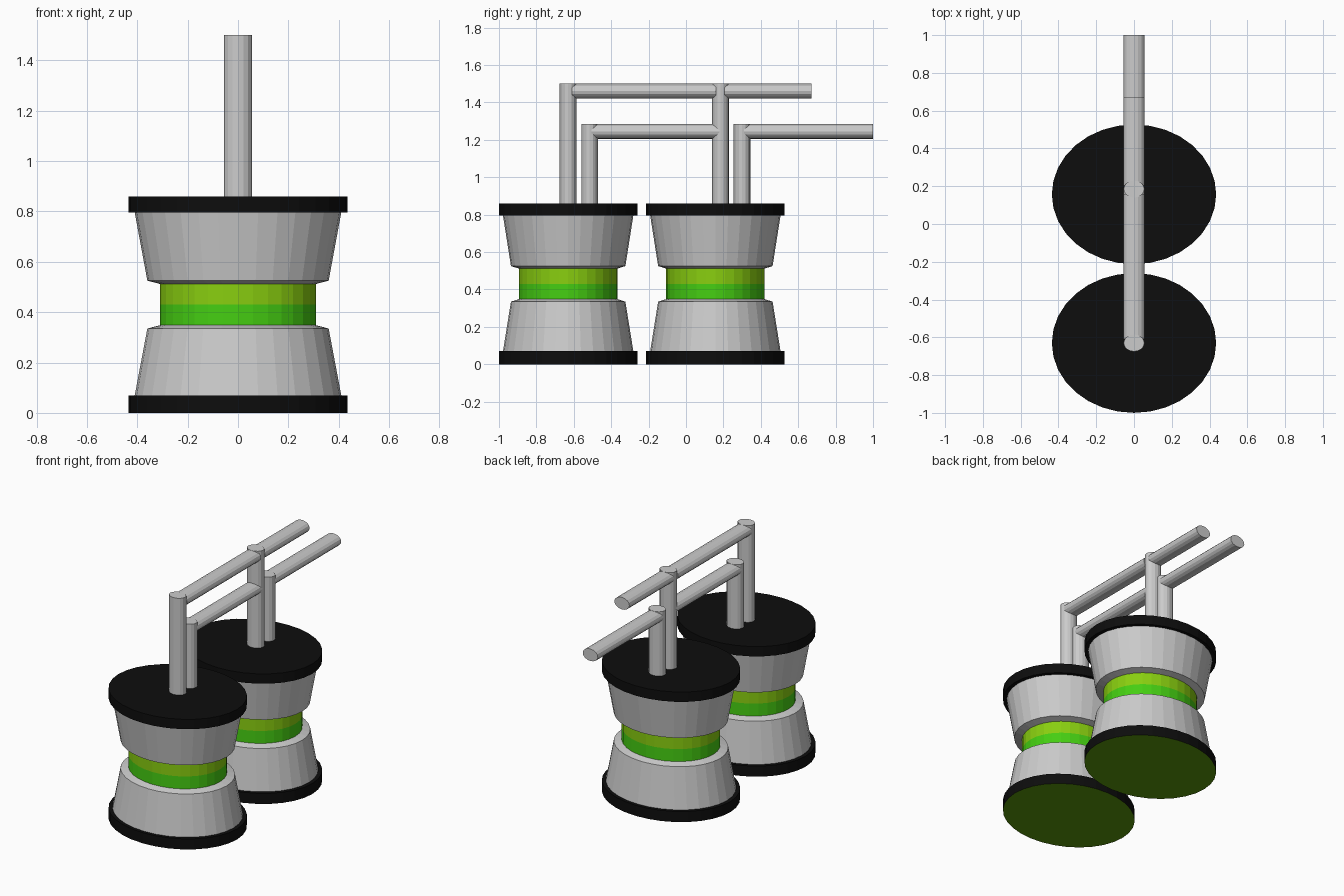
import bpy, bmesh
from math import sin, cos, tau
from mathutils import Matrix

if "Cube" in bpy.data.objects:
    bpy.data.objects.remove(bpy.data.objects["Cube"])

DEPTH = 0.85  # tanks are oval: y radius relative to x radius


def material(name, rgb):
    m = bpy.data.materials.new(name)
    m.diffuse_color = (*rgb, 1)
    m.use_nodes = True
    m.node_tree.nodes["Principled BSDF"].inputs["Base Color"].default_value = m.diffuse_color
    return m


black = material("black", (0.004, 0.004, 0.004))
lime = material("lime", (0.25, 0.62, 0.005))
green = material("green", (0.06, 0.62, 0.006))
underside = material("underside_green", (0.1, 0.3, 0.003))


def finish(name, bm, mats=()):
    bmesh.ops.recalc_face_normals(bm, faces=bm.faces)
    me = bpy.data.meshes.new(name)
    bm.to_mesh(me)
    bm.free()
    for m in mats:
        me.materials.append(m)
    ob = bpy.data.objects.new(name, me)
    bpy.context.collection.objects.link(ob)
    return ob


def lathe(name, profile, y, mats=(), sides=32):
    """Closed oval solid from (radius, z) points, bottom to top."""
    bm = bmesh.new()
    rings = [[bm.verts.new((r * cos(tau * i / sides), y + DEPTH * r * sin(tau * i / sides), z))
              for i in range(sides)] for r, z in profile]
    for a, b in zip(rings, rings[1:]):
        for i in range(sides):
            j = (i + 1) % sides
            bm.faces.new((a[i], a[j], b[j], b[i]))
    bm.faces.new(rings[0][::-1])
    bm.faces.new(rings[-1])
    return finish(name, bm, mats)


def pipe(name, matrix, length, ry):
    """Oval pipe along local z, centred on the matrix origin."""
    bm = bmesh.new()
    bmesh.ops.create_cone(bm, cap_ends=True, segments=16, radius1=1, radius2=1, depth=length,
                          matrix=matrix @ Matrix.Diagonal((0.055, ry, 1, 1)))
    return finish(name, bm)


def riser(name, y, top):
    z0 = 0.84
    pipe(name, Matrix.Translation((0, y, (z0 + top) / 2)), top - z0, 0.045)


def run(name, y0, y1, z):
    pipe(name, Matrix.Translation((0, (y0 + y1) / 2, z)) @ Matrix.Rotation(tau / 4, 4, 'X'),
         y1 - y0, 0.04)


# (label, tank y, tall riser y, short riser y, end of upper run, end of lower run)
for label, y, tall, short, upper_end, lower_end in (
        ("front", -0.63, -0.63, -0.515, 0.16, 0.18),
        ("rear", 0.157, 0.185, 0.30, 0.67, 1.0)):
    # Tank body, stacked from the floor up
    base = lathe(label + "_base_disc", [(0.435, 0), (0.435, 0.07)], y, (black, underside))
    for p in base.data.polygons:
        if p.normal.z < -0.9:
            p.material_index = 1
    lathe(label + "_lower_cone", [(0.41, 0.07), (0.36, 0.335), (0.31, 0.348)], y)
    lathe(label + "_green_band", [(0.31, 0.348), (0.31, 0.43)], y, (green,))
    lathe(label + "_lime_band", [(0.31, 0.43), (0.31, 0.512)], y, (lime,))
    lathe(label + "_upper_cone", [(0.31, 0.512), (0.36, 0.525), (0.41, 0.795)], y)
    lathe(label + "_lid_disc", [(0.435, 0.795), (0.435, 0.86)], y, (black,))

    # Pipework
    riser(label + "_tall_riser", tall, 1.5)
    riser(label + "_short_riser", short, 1.285)
    run(label + "_upper_run", tall + 0.02, upper_end, 1.46)
    run(label + "_lower_run", short + 0.01, lower_end, 1.245)
